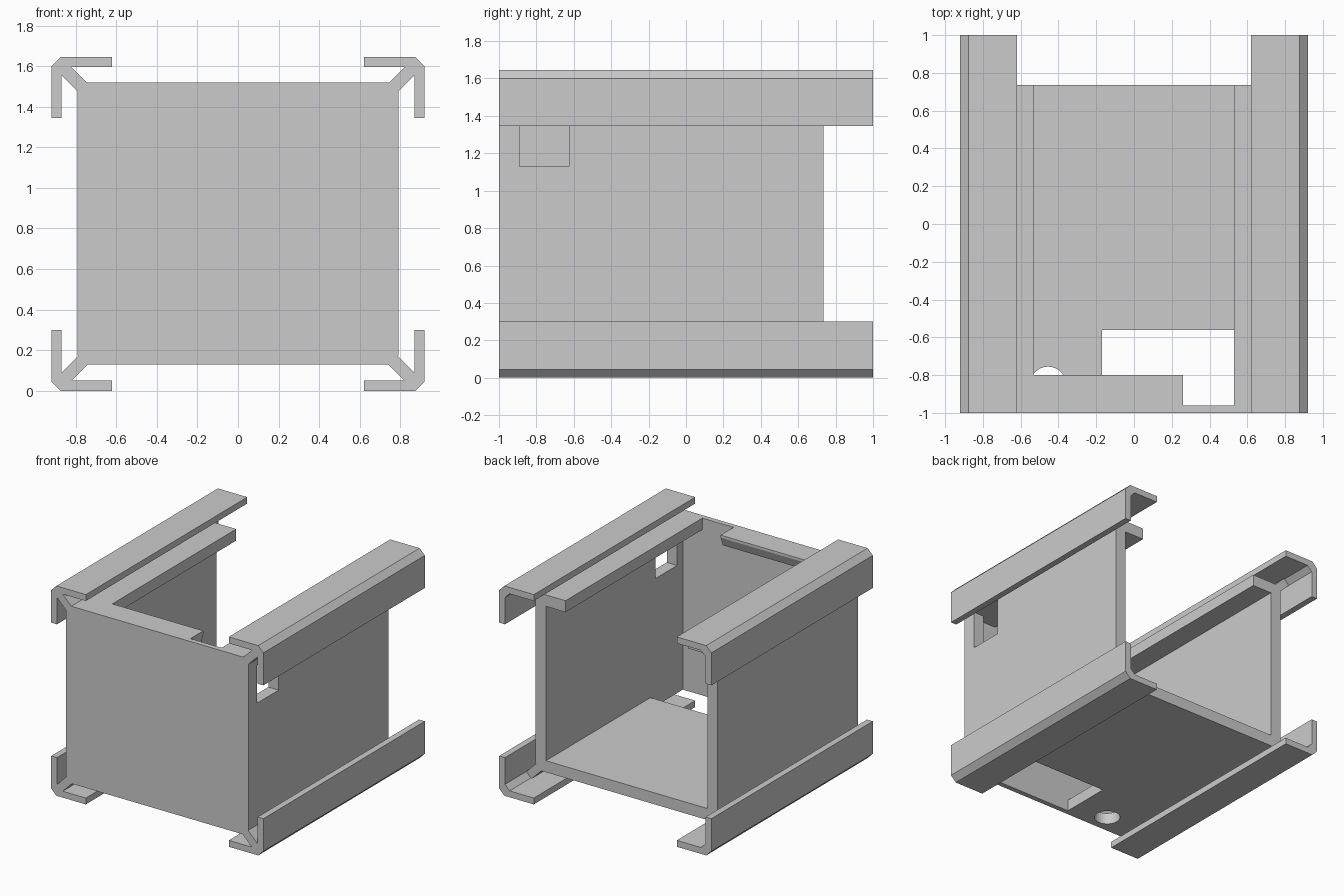
import bpy, bmesh, math
from mathutils import Vector

cube = bpy.data.objects.get("Cube")
if cube:
    bpy.data.objects.remove(cube, do_unlink=True)

HEIGHT = 1.645
FRONT, BACK = -1.0, 0.735

# Single matte grey material
grey = bpy.data.materials.new("light_grey")
grey.use_nodes = True
colour = (0.6, 0.6, 0.6, 1)
grey.diffuse_color = colour
grey.node_tree.nodes["Principled BSDF"].inputs["Base Color"].default_value = colour


def prism(name, points, start, end, axis="y"):
    """Extrude a profile: (x, z) along y, (y, z) along x, or (x, y) along z."""
    place = {"y": lambda a, b, t: (a, t, b),
             "x": lambda a, b, t: (t, a, b),
             "z": lambda a, b, t: (a, b, t)}[axis]
    bm = bmesh.new()
    face = bm.faces.new([bm.verts.new(place(a, b, start)) for a, b in points])
    shift = Vector(place(0, 0, end - start))
    new = bmesh.ops.extrude_face_region(bm, geom=[face])["geom"]
    bmesh.ops.translate(bm, vec=shift,
                        verts=[v for v in new if isinstance(v, bmesh.types.BMVert)])
    bmesh.ops.recalc_face_normals(bm, faces=bm.faces)
    mesh = bpy.data.meshes.new(name)
    bm.to_mesh(mesh)
    bm.free()
    mesh.materials.append(grey)
    obj = bpy.data.objects.new(name, mesh)
    bpy.context.scene.collection.objects.link(obj)
    return obj


def box(name, x, y, z):
    return prism(name, [(x[0], z[0]), (x[1], z[0]), (x[1], z[1]), (x[0], z[1])], *y)


# Housing: chamfered block
w, lo, hi, c = 0.79, 0.13, 1.52, 0.045
housing = prism("housing", [(-w + c, lo), (w - c, lo), (w, lo + c), (w, hi - c),
                            (w - c, hi), (-w + c, hi), (-w, hi - c), (-w, lo + c)],
                FRONT, BACK)

# Cutters: cavity, top opening with undercut lip, notch, floor slot, window, hole
circle = [(-0.455 + 0.095 * math.cos(a * math.tau / 32),
           -0.85 + 0.095 * math.sin(a * math.tau / 32)) for a in range(32)]
cutters = [
    box("cavity_cutter", (-0.7, 0.7), (-0.96, 1), (0.22, 1.43)),
    prism("opening_cutter", [(-0.8, 1.6), (-0.8, 1.5), (-0.84, 1.4), (1, 1.4), (1, 1.6)],
          -0.53, 0.53, "x"),
    box("notch_cutter", (0.26, 0.53), (-0.96, -0.7), (1.35, 1.6)),
    box("floor_slot_cutter", (-0.17, 0.7), (-0.96, -0.56), (0.05, 0.3)),
    box("window_cutter", (0.65, 0.9), (-0.89, -0.625), (1.13, 1.43)),
    prism("hole_cutter", circle, 0.05, 0.3, "z"),
]
for cutter in cutters:
    cutter.hide_render = True
    mod = housing.modifiers.new(cutter.name, "BOOLEAN")
    mod.operation = "DIFFERENCE"
    mod.solver = "EXACT"
    mod.object = cutter

# Bake the cuts and discard the cutters
bpy.context.view_layer.update()
graph = bpy.context.evaluated_depsgraph_get()
cut_mesh = bpy.data.meshes.new_from_object(housing.evaluated_get(graph))
housing.modifiers.clear()
housing.data = cut_mesh
for cutter in cutters:
    bpy.data.objects.remove(cutter, do_unlink=True)

# Corner rails and the diagonal webs that carry them
rail = [(0.62, 1.645), (0.875, 1.645), (0.92, 1.6), (0.92, 1.345),
        (0.87, 1.345), (0.87, 1.555), (0.83, 1.595), (0.62, 1.595)]
web = [(0.735, 1.51), (0.78, 1.465), (0.872, 1.557), (0.827, 1.602)]
for side, sx in (("left", 1), ("right", -1)):
    for level, flip in (("top", False), ("bottom", True)):
        def place(points):
            return [(sx * x, HEIGHT - z if flip else z) for x, z in points]
        prism(f"{level}_{side}_rail", place(rail), FRONT, 1.0)
        prism(f"{level}_{side}_web", place(web), FRONT, BACK)
